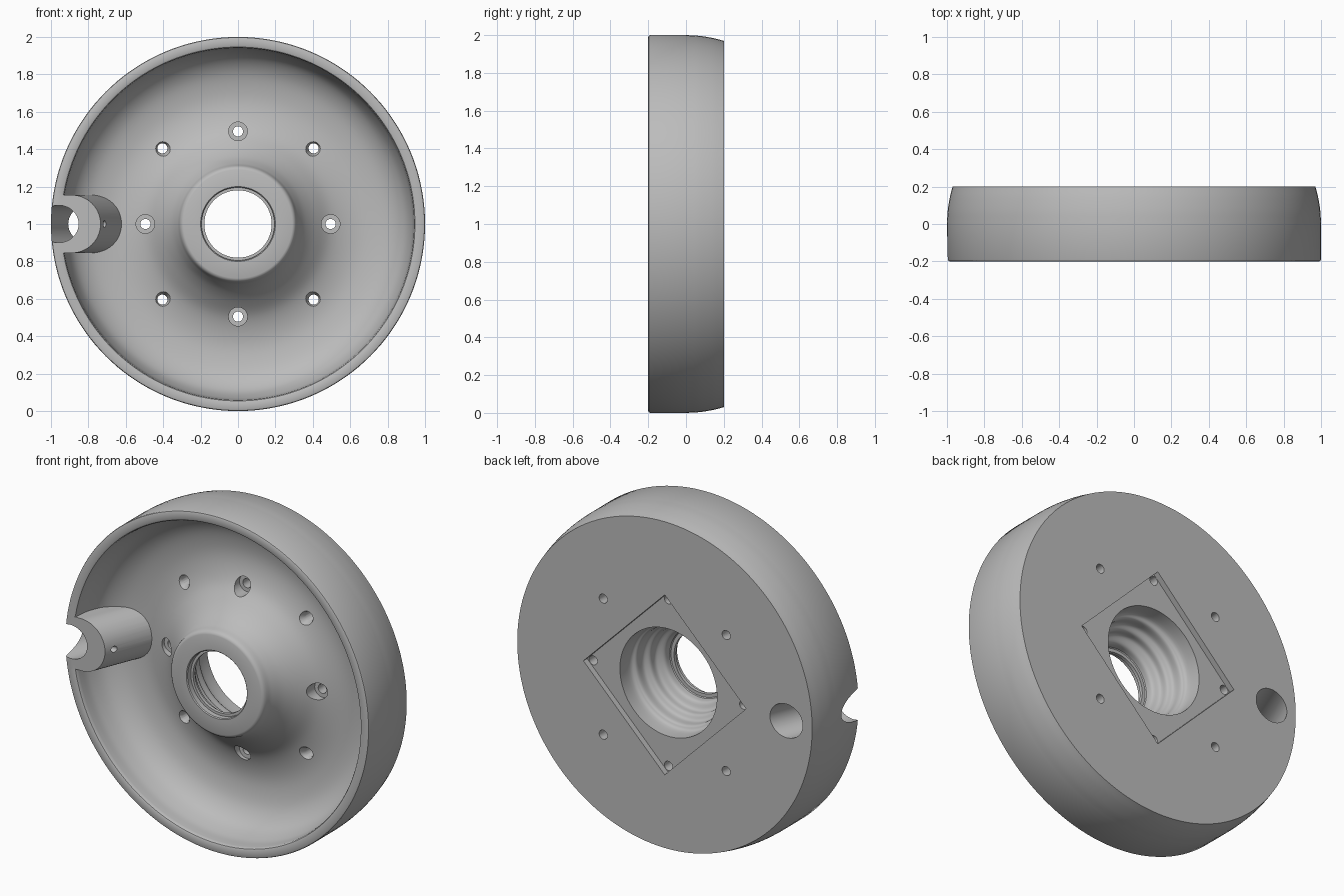
import bpy
import bmesh
from math import pi, radians
from mathutils import Matrix, Vector

if "Cube" in bpy.data.objects:
    bpy.data.objects.remove(bpy.data.objects["Cube"])

metal = bpy.data.materials.new("grey metal")
metal.use_nodes = True
GREY = (0.5, 0.5, 0.5, 1)
metal.diffuse_color = GREY
metal.node_tree.nodes["Principled BSDF"].inputs["Base Color"].default_value = GREY

CENTRE = Vector((0, 0, 1))


def finish(name, bm):
    bmesh.ops.remove_doubles(bm, verts=bm.verts, dist=1e-5)
    bmesh.ops.recalc_face_normals(bm, faces=bm.faces)
    mesh = bpy.data.meshes.new(name)
    bm.to_mesh(mesh)
    bm.free()
    mesh.materials.append(metal)
    obj = bpy.data.objects.new(name, mesh)
    bpy.context.collection.objects.link(obj)
    return obj


def spline(points, steps=6):
    """Smooth curve through the points."""
    p = [Vector(q) for q in points]
    p = [2 * p[0] - p[1]] + p + [2 * p[-1] - p[-2]]
    out = []
    for a, b, c, d in zip(p, p[1:], p[2:], p[3:]):
        for i in range(steps):
            t = i / steps
            out.append((2 * b + (c - a) * t + (2 * a - 5 * b + 4 * c - d) * t * t
                        + (3 * b - a - 3 * c + d) * t ** 3) / 2)
    return out + [p[-2]]


def lathe(name, profile, segments=144):
    """Spin a closed (radius, y) profile about the y axis."""
    bm = bmesh.new()
    vs = [bm.verts.new((r, y, 1)) for r, y in profile]
    edges = [bm.edges.new((a, b)) for a, b in zip(vs, vs[1:] + vs[:1])]
    bmesh.ops.spin(bm, geom=vs + edges, cent=CENTRE, axis=(0, 1, 0),
                   angle=2 * pi, steps=segments, use_merge=True)
    return finish(name, bm)


def rod(name, start, end, r1, r2=None, sides=40):
    """Cylinder or cone between two points."""
    a, b = Vector(start), Vector(end)
    turn = (b - a).to_track_quat("Z", "Y").to_matrix().to_4x4()
    bm = bmesh.new()
    bmesh.ops.create_cone(bm, cap_ends=True, segments=sides, radius1=r1,
                          radius2=r1 if r2 is None else r2, depth=(b - a).length,
                          matrix=Matrix.Translation((a + b) / 2) @ turn)
    return finish(name, bm)


def combine(target, other, operation):
    mod = target.modifiers.new(operation, "BOOLEAN")
    mod.operation, mod.solver, mod.object = operation, "EXACT", other
    bpy.context.view_layer.objects.active = target
    bpy.ops.object.modifier_apply(modifier=mod.name)
    bpy.data.objects.remove(other)


# Dish: outer wall, rounded rim, curved floor, hub and stepped bore
outer = spline([(0.97, 0.2), (0.985, 0.14), (0.996, 0.07), (1, 0)])
rim = [(1, -0.19), (0.997, -0.197), (0.99, -0.2), (0.955, -0.2),
       (0.946, -0.196), (0.941, -0.187)]
floor = spline([(0.94, -0.175), (0.93, -0.1), (0.89, -0.01), (0.81, 0.052),
                (0.7, 0.08), (0.6, 0.077), (0.5, 0.045), (0.42, -0.015),
                (0.36, -0.08), (0.325, -0.14), (0.312, -0.175)])
hub = [(0.308, -0.187), (0.3, -0.196), (0.29, -0.2), (0.2, -0.2), (0.195, -0.195),
       (0.195, -0.165), (0.18, -0.165), (0.18, -0.145), (0.2, -0.145)]
bore = spline([(0.205, -0.14), (0.212, -0.1), (0.25, -0.075), (0.257, -0.03),
               (0.285, -0.005), (0.29, 0.05), (0.315, 0.08), (0.32, 0.2)], 5)
dish = lathe("wheel_dish", [tuple(p) for p in outer + rim + floor] + hub
             + [tuple(p) for p in bore])

# Slanted boss for the side channel, following the wall outside
SLANT = 0.4
bm = bmesh.new()
arc = [Matrix.Rotation(-pi / 2 + pi * i / 24, 2) @ Vector((0.155, 0)) for i in range(25)]
outline = [(-0.95, -0.155)] + [(v.x - 0.89, v.y) for v in arc] + [(-0.95, 0.155)]
rings = []
for y in (-0.2, 0.13):
    rings.append([bm.verts.new((x + (SLANT * (y + 0.2) if x > -0.94 else 0), y, z + 1))
                  for x, z in outline])
bm.faces.new(rings[0])
bm.faces.new(rings[1])
for i in range(len(outline)):
    j = (i + 1) % len(outline)
    bm.faces.new((rings[0][i], rings[0][j], rings[1][j], rings[1][i]))
combine(dish, finish("channel_boss", bm), "UNION")

# Slanted channel and its small cross hole
cuts = [rod("channel_cut", (-1, -0.3, 1), (-0.76, 0.3, 1), 0.1, sides=64),
        rod("cross_hole_cut", (-0.9, -0.145, 1), (-0.6, -0.145, 1), 0.018, sides=24)]

# Diamond recess in the back
cuts.append(rod("recess_cut", (0, 0.165, 1), (0, 0.3, 1), 0.535, sides=4))

# Two rings of four screw holes, counterbored or countersunk
for i in range(4):
    for radius, shift in ((0.495, 0), (0.572, pi / 4)):
        spoke = Matrix.Rotation(i * pi / 2 + shift, 3, "Y") @ Vector((radius, 0, 0))
        at = lambda y: spoke + CENTRE + Vector((0, y, 0))
        cuts.append(rod("hole_cut", at(-0.15), at(0.3), 0.027, sides=28))
        if shift:
            cuts.append(rod("countersink_cut", at(0.03), at(0.1), 0.058, 0.024, 28))
        else:
            cuts.append(rod("counterbore_cut", at(-0.15), at(0.085), 0.05, sides=32))

for cut in cuts:
    combine(dish, cut, "DIFFERENCE")

# Smooth surfaces with crisp machined edges
bpy.ops.object.select_all(action="DESELECT")
dish.select_set(True)
bpy.context.view_layer.objects.active = dish
bpy.ops.object.shade_smooth_by_angle(angle=radians(30))
